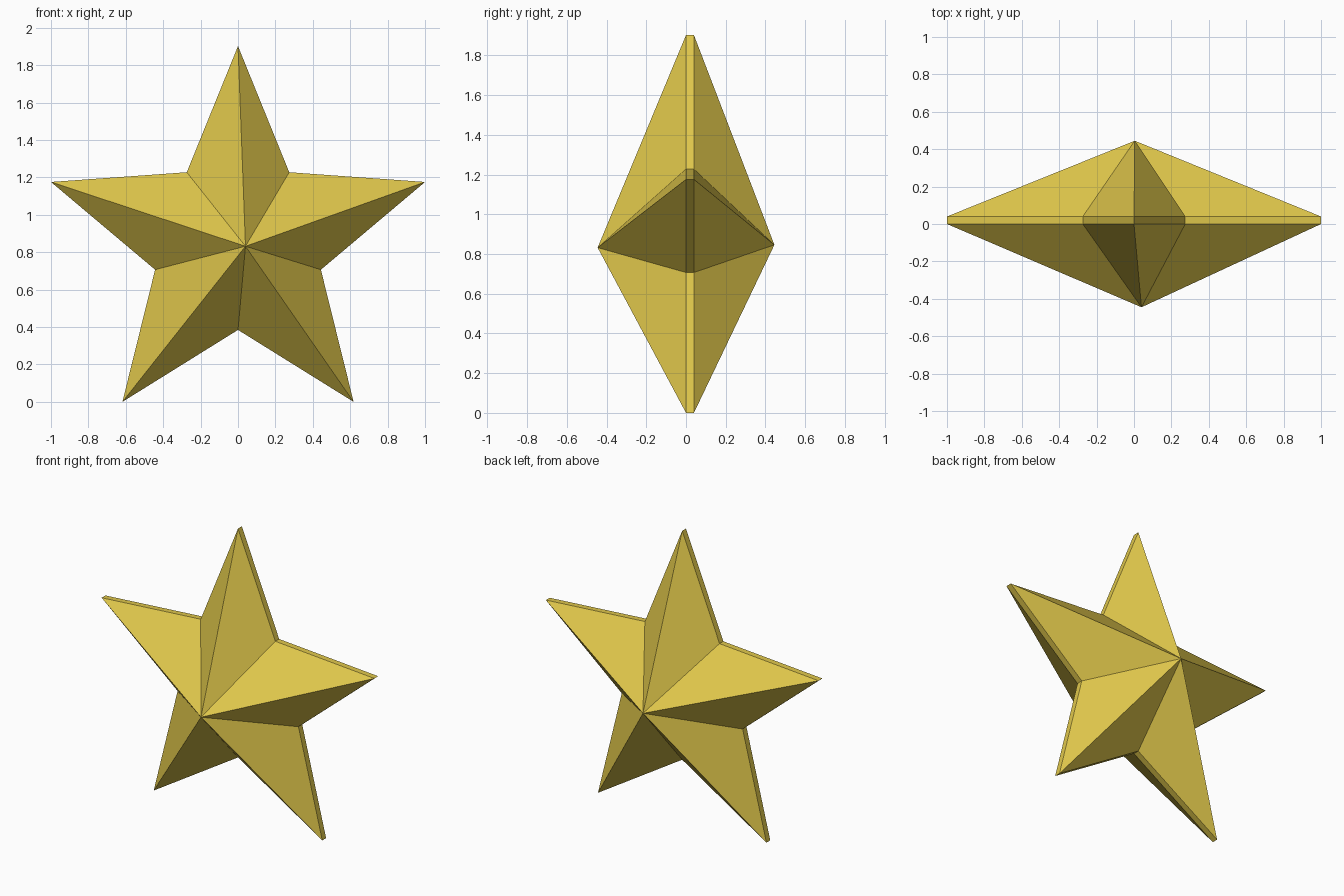
import bpy, bmesh, math

if "Cube" in bpy.data.objects:
    bpy.data.objects.remove(bpy.data.objects["Cube"])

POINTS = 5
OUTER, INNER = 1.0515, 0.466      # tip and notch radii
CENTRE_Z = 0.8507
RIM_FRONT, RIM_BACK = 0.0, 0.04   # thin flat edge between the two halves
FRONT_APEX = (0.04, -0.445, 0.832)
BACK_APEX = (0.004, 0.445, 0.846)

gold = bpy.data.materials.new("gold")
gold.diffuse_color = (0.74, 0.57, 0.07, 1)
gold.use_nodes = True
gold.node_tree.nodes["Principled BSDF"].inputs["Base Color"].default_value = gold.diffuse_color


def star_ring(bm, y):
    """Star outline at depth y, tips and notches alternating."""
    ring = []
    for i in range(POINTS * 2):
        a = math.pi * i / POINTS
        r = INNER if i % 2 else OUTER
        ring.append(bm.verts.new((r * math.sin(a), y, CENTRE_Z + r * math.cos(a))))
    return ring


bm = bmesh.new()
front, back = star_ring(bm, RIM_FRONT), star_ring(bm, RIM_BACK)
front_tip, back_tip = bm.verts.new(FRONT_APEX), bm.verts.new(BACK_APEX)

# Faceted front, rim and faceted back
for i in range(POINTS * 2):
    j = (i + 1) % (POINTS * 2)
    bm.faces.new((front_tip, front[i], front[j]))
    bm.faces.new((front[i], back[i], back[j], front[j]))
    bm.faces.new((back_tip, back[j], back[i]))
bmesh.ops.recalc_face_normals(bm, faces=bm.faces)

mesh = bpy.data.meshes.new("star")
bm.to_mesh(mesh)
bm.free()
mesh.materials.append(gold)
bpy.context.collection.objects.link(bpy.data.objects.new("star", mesh))
